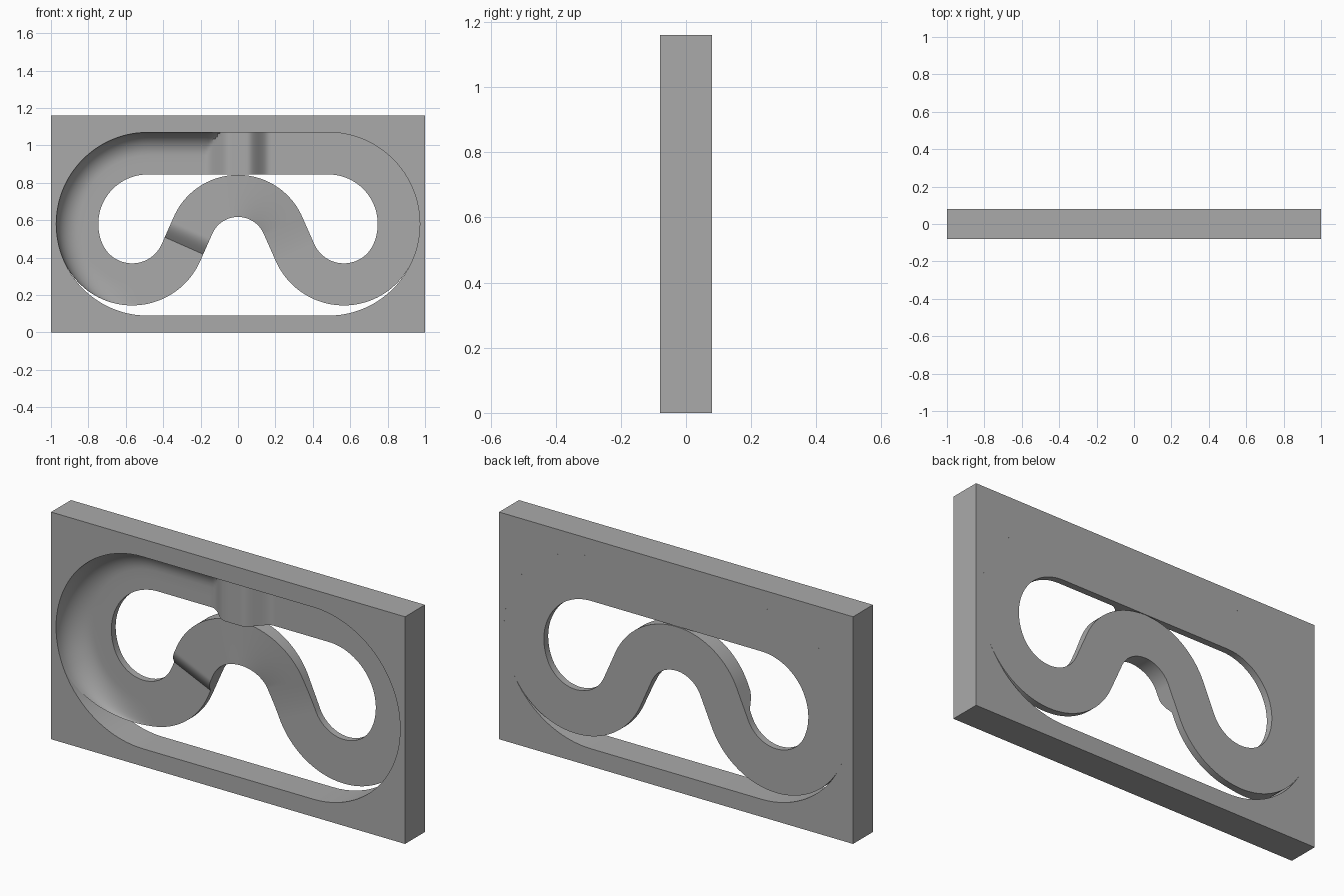
import bpy, bmesh, math

if "Cube" in bpy.data.objects:
    bpy.data.objects.remove(bpy.data.objects["Cube"])

D, H = 0.08, 1.16            # half depth, height of the slab
CX, CZ, R = 0.482, 0.58, 0.49  # rounded opening: arc centre and radius
W = 0.225                    # track width
FLOOR, CREST, ARCH = 0.035, 0.125, 0.085  # track thicknesses

grey = bpy.data.materials.new("plain grey")
grey.use_nodes = True
grey.diffuse_color = (0.4, 0.4, 0.4, 1)
grey.node_tree.nodes["Principled BSDF"].inputs["Base Color"].default_value = (0.4, 0.4, 0.4, 1)


def finish(name, bm, angle=30):
    bmesh.ops.recalc_face_normals(bm, faces=bm.faces)
    me = bpy.data.meshes.new(name)
    bm.to_mesh(me)
    bm.free()
    ob = bpy.data.objects.new(name, me)
    bpy.context.collection.objects.link(ob)
    me.materials.append(grey)
    bpy.ops.object.select_all(action='DESELECT')
    ob.select_set(True)
    bpy.context.view_layer.objects.active = ob
    bpy.ops.object.shade_smooth_by_angle(angle=math.radians(angle))
    return ob


def smooth(a, b, x):
    t = min(1, max(0, (x - a) / (b - a)))
    return t * t * (3 - 2 * t)


# Frame: rectangular slab with a stadium-shaped opening
bm = bmesh.new()
stadium = []
for side, start in ((1, -90), (-1, 90)):
    for i in range(49):
        a = math.radians(start + 180 * i / 48)
        stadium.append((side * CX + R * math.cos(a), CZ + R * math.sin(a)))
edges = []
for loop in (((-1, 0), (1, 0), (1, H), (-1, H)), stadium):
    vs = [bm.verts.new((x, -D, z)) for x, z in loop]
    edges += [bm.edges.new((vs[i], vs[(i + 1) % len(vs)])) for i in range(len(vs))]
bmesh.ops.triangle_fill(bm, edges=edges, use_beauty=True, use_dissolve=False)
ext = bmesh.ops.extrude_face_region(bm, geom=bm.faces[:])
bmesh.ops.translate(bm, verts=[g for g in ext["geom"] if isinstance(g, bmesh.types.BMVert)],
                    vec=(0, 2 * D, 0))
finish("frame", bm)

# Track centre line, left half: (x, z, normal x, normal z)
half = []


def arc(cx, cz, r, a0, a1, n, flip=1):
    for i in range(n + 1):
        a = a0 + (a1 - a0) * i / n
        c, s = math.cos(a), math.sin(a)
        half.append((cx + r * c, cz + r * s, flip * c, flip * s))


r1 = R - W / 2                       # upper bend
shift, turn = 0.092, math.radians(204)
lx, lz = -CX + shift * math.cos(turn), CZ + shift * math.sin(turn)
r2 = r1 - shift                      # lower bend
az, r3 = 0.4675, 0.2625              # middle arch
dist = math.hypot(lx, az - lz)
leg = math.atan2(az - lz, -lx) - math.acos((r2 + r3) / dist)

for i in range(40):                  # top straight
    half.append((-CX * i / 40, CZ + r1, 0, 1))
arc(-CX, CZ, r1, math.pi / 2, turn, 40)
half.pop()
arc(lx, lz, r2, turn, 2 * math.pi + leg, 40)
n = (math.cos(leg), math.sin(leg))
p0 = half[-1]
p1 = (-r3 * n[0], az - r3 * n[1])
for i in range(1, 24):               # sloping leg
    t = i / 24
    half.append((p0[0] + (p1[0] - p0[0]) * t, p0[1] + (p1[1] - p0[1]) * t, *n))
arc(0, az, r3, math.pi + leg, math.pi / 2, 30, -1)
path = half + [(-x, z, -a, b) for x, z, a, b in half[-2:0:-1]]

# Distance along the track
s = [0]
for p, q in zip(path, path[1:]):
    s.append(s[-1] + math.hypot(q[0] - p[0], q[1] - p[1]))
i_leg = 40 + 40 + 40                 # last point of the lower bend
step = s[i_leg] + 0.04
crown = s[len(half) - 1]
low = 2 * crown - s[i_leg]           # foot of the right leg


def floor_height(i):
    x, z = path[i][:2]
    if z > 0.9 and abs(x) < 0.3:     # hump on the top straight
        k = smooth(-0.18, -0.04, x) * (1 - smooth(0.05, 0.17, x))
        return FLOOR + (CREST - FLOOR) * k
    if step < s[i] < low:            # sharp step up, then a long gentle fall
        up = math.sin(min(1, (s[i] - step) / 0.09) * math.pi / 2)
        return FLOOR + (ARCH - FLOOR) * up * (1 - smooth(crown - 0.1, low, s[i]))
    return FLOOR


def bank_strength(i):
    x, z = path[i][:2]
    if i >= len(half):
        return 0
    if i < 40:
        return 1 - smooth(-0.16, -0.03, x)
    return 1 - smooth(s[78], s[103], s[i])


# Track: cross-sections swept round the closed path, banked on the left bend
bm = bmesh.new()
US = [0, 0.25, 0.45] + [0.45 + 0.55 * math.sin(k * math.pi / 20) for k in range(1, 11)]
rings = []
for i, (x, z, nx, nz) in enumerate(path):
    base, bank = floor_height(i), bank_strength(i)
    ring = []
    for u in US:
        v = max(0, (u - 0.45) / 0.55)
        rise = (2 * D - 0.001 - FLOOR) * (1 - math.sqrt(max(0, 1 - v * v))) * bank
        o = (u - 0.5) * W
        ring.append(bm.verts.new((x + nx * o, D - max(base, FLOOR + rise), z + nz * o)))
    for o in (W / 2, -W / 2):
        ring.append(bm.verts.new((x + nx * o, D, z + nz * o)))
    rings.append(ring)
m = len(rings[0])
for i, ring in enumerate(rings):
    nxt = rings[(i + 1) % len(rings)]
    for j in range(m):
        bm.faces.new((ring[j], ring[(j + 1) % m], nxt[(j + 1) % m], nxt[j]))
finish("winding_track", bm, 35)
